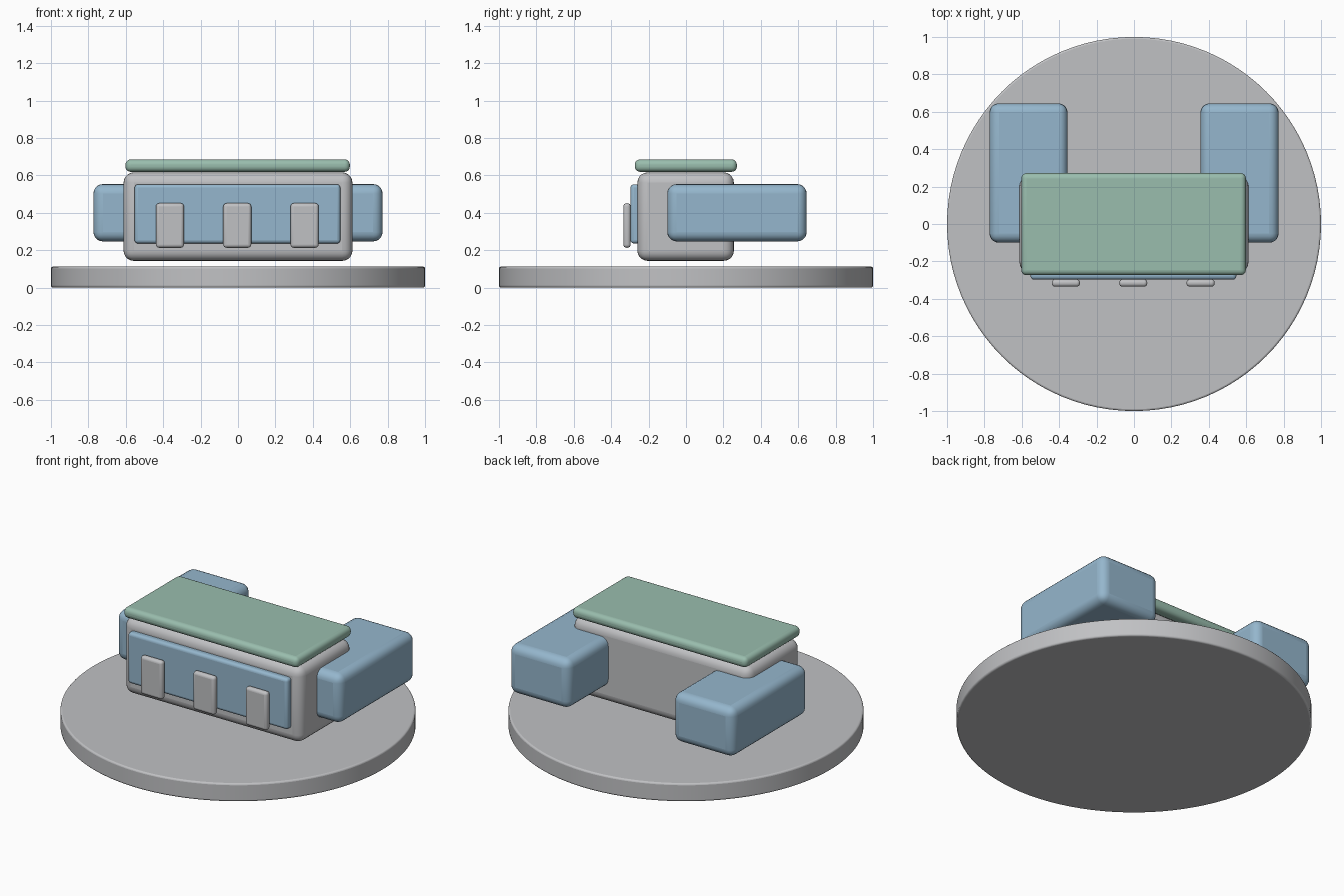
import bpy

if "Cube" in bpy.data.objects:
    bpy.data.objects.remove(bpy.data.objects["Cube"])


def material(name, rgb):
    m = bpy.data.materials.new(name)
    m.diffuse_color = (*rgb, 1)
    m.use_nodes = True
    m.node_tree.nodes["Principled BSDF"].inputs["Base Color"].default_value = m.diffuse_color
    return m


GREY = material("light grey", (0.53, 0.535, 0.55))
BLUE = material("soft blue", (0.30, 0.47, 0.61))
GREEN = material("sage green", (0.32, 0.51, 0.42))


def finish(obj, name, mat, bevel, segments):
    """Name, colour, round off and smooth a part."""
    obj.name = name
    obj.data.materials.append(mat)
    mod = obj.modifiers.new("rounded_edges", "BEVEL")
    mod.width = bevel
    mod.segments = segments
    mod.limit_method = "ANGLE"
    bpy.ops.object.shade_smooth_by_angle()
    return obj


def box(name, lo, hi, mat, bevel, segments=5):
    """Rounded box between two corners."""
    centre = [(a + b) / 2 for a, b in zip(lo, hi)]
    bpy.ops.mesh.primitive_cube_add(size=1, location=centre)
    obj = bpy.context.object
    obj.scale = [b - a for a, b in zip(lo, hi)]
    bpy.ops.object.transform_apply(location=False, rotation=False, scale=True)
    return finish(obj, name, mat, bevel, segments)


# Round base
bpy.ops.mesh.primitive_cylinder_add(vertices=96, radius=1, depth=0.112,
                                    location=(0, 0, 0.056))
finish(bpy.context.object, "round_base", GREY, 0.01, 3)

# Main block and overhanging roof slab
box("main_block", (-0.612, -0.26, 0.143), (0.612, 0.256, 0.616), GREY, 0.055)
box("roof_slab", (-0.602, -0.274, 0.619), (0.598, 0.272, 0.685), GREEN, 0.028)

# Wings on both sides, reaching backwards
for side, label in ((-1, "left"), (1, "right")):
    x0, x1 = sorted((side * 0.355, side * 0.773))
    box(label + "_wing", (x0, -0.1, 0.247), (x1, 0.645, 0.553), BLUE, 0.05)

# Front panel with three pillars
box("front_panel", (-0.553, -0.297, 0.236), (0.547, -0.24, 0.552), BLUE, 0.018, 4)
for i, x in enumerate((-0.364, -0.004, 0.356)):
    box(f"front_pillar_{i + 1}", (x - 0.075, -0.335, 0.213),
        (x + 0.075, -0.296, 0.451), GREY, 0.017, 4)
